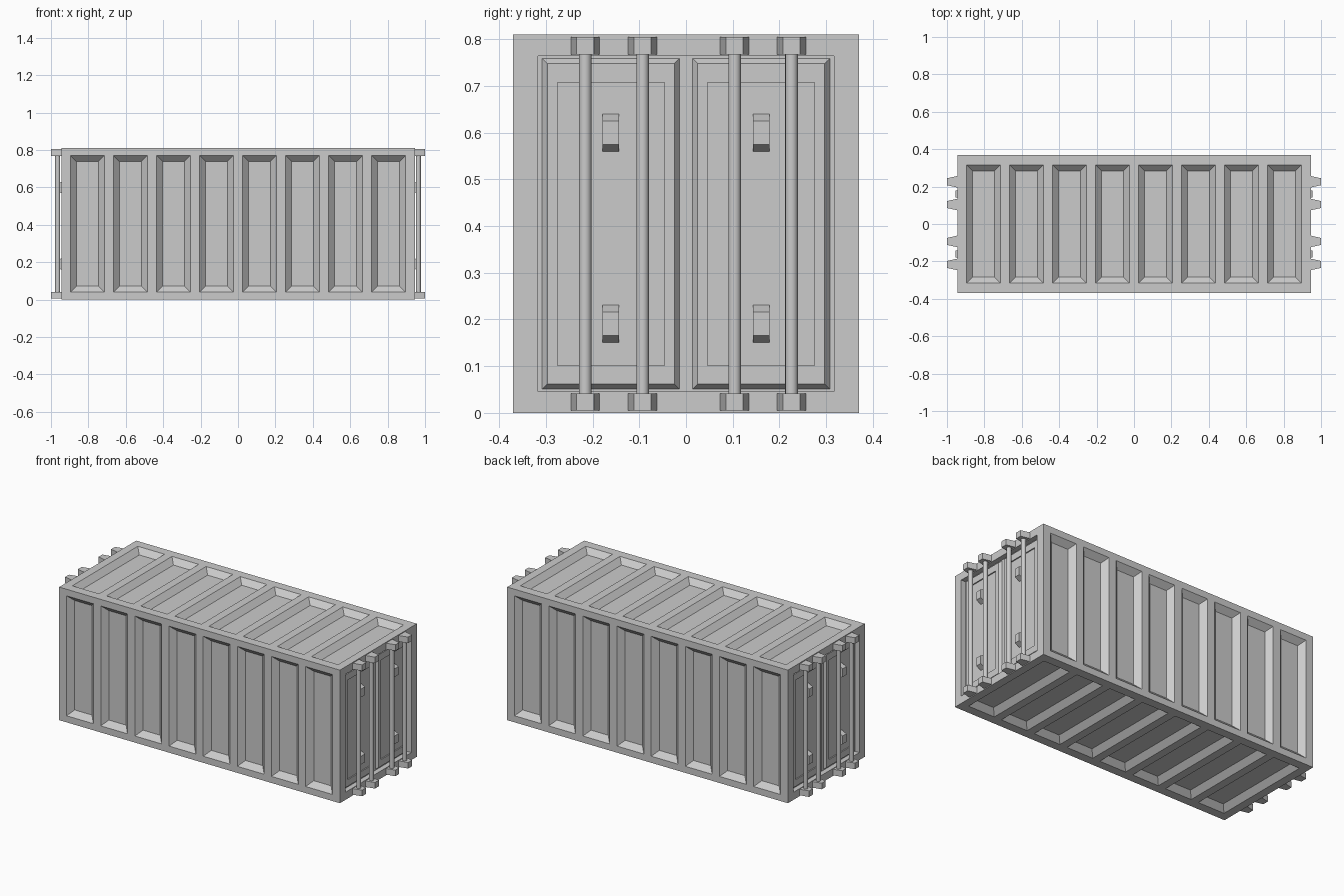
import bpy, bmesh
from mathutils import Vector, Matrix

cube = bpy.data.objects.get("Cube")
if cube:
    bpy.data.objects.remove(cube, do_unlink=True)

grey = bpy.data.materials.new("container grey")
grey.use_nodes = True
colour = (0.6, 0.6, 0.6, 1)
grey.diffuse_color = colour
grey.node_tree.nodes["Principled BSDF"].inputs["Base Color"].default_value = colour

X, Y, Z = Vector((1, 0, 0)), Vector((0, 1, 0)), Vector((0, 0, 1))
LENGTH, WIDTH, HEIGHT = 1.89, 0.74, 0.81
END, MID = LENGTH / 2, HEIGHT / 2
RECESS = 0.03


def taper(bm, origin, u, n, base, top, height):
    """Block rising from a base rectangle to a top rectangle along n."""
    v = n.cross(u)
    for vert in bmesh.ops.create_cube(bm, size=1)["verts"]:
        x, y, z = vert.co
        size = top if z > 0 else base
        vert.co = Vector(origin) + u * x * size[0] + v * y * size[1] + n * (z + 0.5) * height


def finish(bm, name):
    bmesh.ops.recalc_face_normals(bm, faces=bm.faces)
    mesh = bpy.data.meshes.new(name)
    bm.to_mesh(mesh)
    bm.free()
    mesh.materials.append(grey)
    obj = bpy.data.objects.new(name, mesh)
    bpy.context.collection.objects.link(obj)
    return obj


def carve(obj, bm):
    """Cut the shape in bm out of obj."""
    cutter = finish(bm, "cutter")
    mod = obj.modifiers.new("cut", "BOOLEAN")
    mod.operation, mod.solver, mod.object = "DIFFERENCE", "EXACT", cutter
    bpy.context.view_layer.objects.active = obj
    bpy.ops.object.modifier_apply(modifier=mod.name)
    bpy.data.objects.remove(cutter, do_unlink=True)


# Container body with sloped pockets on the four long sides
bm = bmesh.new()
taper(bm, (0, 0, 0), X, Z, (LENGTH, WIDTH), (LENGTH, WIDTH), HEIGHT)
body = finish(bm, "container_body")
bm = bmesh.new()
pocket, depth, over = 0.18, 0.032, 0.01
for normal, half, span in ((Y, WIDTH / 2, 0.73), (Z, MID, 0.63)):
    for side in (1, -1):
        for i in range(8):
            n = normal * side
            origin = X * (i - 3.5) * 0.23 + Z * MID + n * (half + over)
            taper(bm, origin, X, -n, (pocket + 2 * over, span + 2 * over),
                  (pocket - 2 * depth, span - 2 * depth), depth + over)
# Door openings in both ends
for side in (1, -1):
    opening = (0.634, 0.718)
    taper(bm, X * side * (END + over) + Z * MID, Y, -X * side, opening, opening, RECESS + over)
carve(body, bm)

for side, end in ((1, "left"), (-1, "right")):
    n = X * side
    # Raised door panels with a sunken centre
    bm, sunk, handles = bmesh.new(), bmesh.new(), bmesh.new()
    for y in (-0.161, 0.161):
        floor = n * (END - RECESS) + Y * y + Z * MID
        taper(bm, floor, Y, n, (0.294, 0.708), (0.272, 0.686), 0.015)
        taper(sunk, floor + n * 0.008, Y, n, (0.229, 0.606), (0.229, 0.606), 0.03)
        # Wedge shaped handles
        for z in (0.191, 0.6):
            taper(handles, n * (END - RECESS + 0.005) + Y * y + Z * z, Y, n,
                  (0.036, 0.084), (0.036, 0.05), 0.035)
    carve(finish(bm, end + "_doors"), sunk)
    finish(handles, end + "_door_handles")

    # Lock rods and the tapered brackets at their ends
    rods, brackets = bmesh.new(), bmesh.new()
    for y in (-0.216, -0.093, 0.104, 0.226):
        bmesh.ops.create_cone(rods, cap_ends=True, segments=16, radius1=0.0135, radius2=0.0135,
                              depth=0.75, matrix=Matrix.Translation(n * 0.964 + Y * y + Z * MID))
        for z in (0.0235, 0.7865):
            taper(brackets, n * (END - 0.001) + Y * y + Z * z, Y, n,
                  (0.062, 0.037), (0.037, 0.037), 0.056)
    rod_obj = finish(rods, end + "_lock_rods")
    finish(brackets, end + "_rod_brackets")
    bpy.ops.object.select_all(action="DESELECT")
    rod_obj.select_set(True)
    bpy.context.view_layer.objects.active = rod_obj
    bpy.ops.object.shade_smooth_by_angle()
